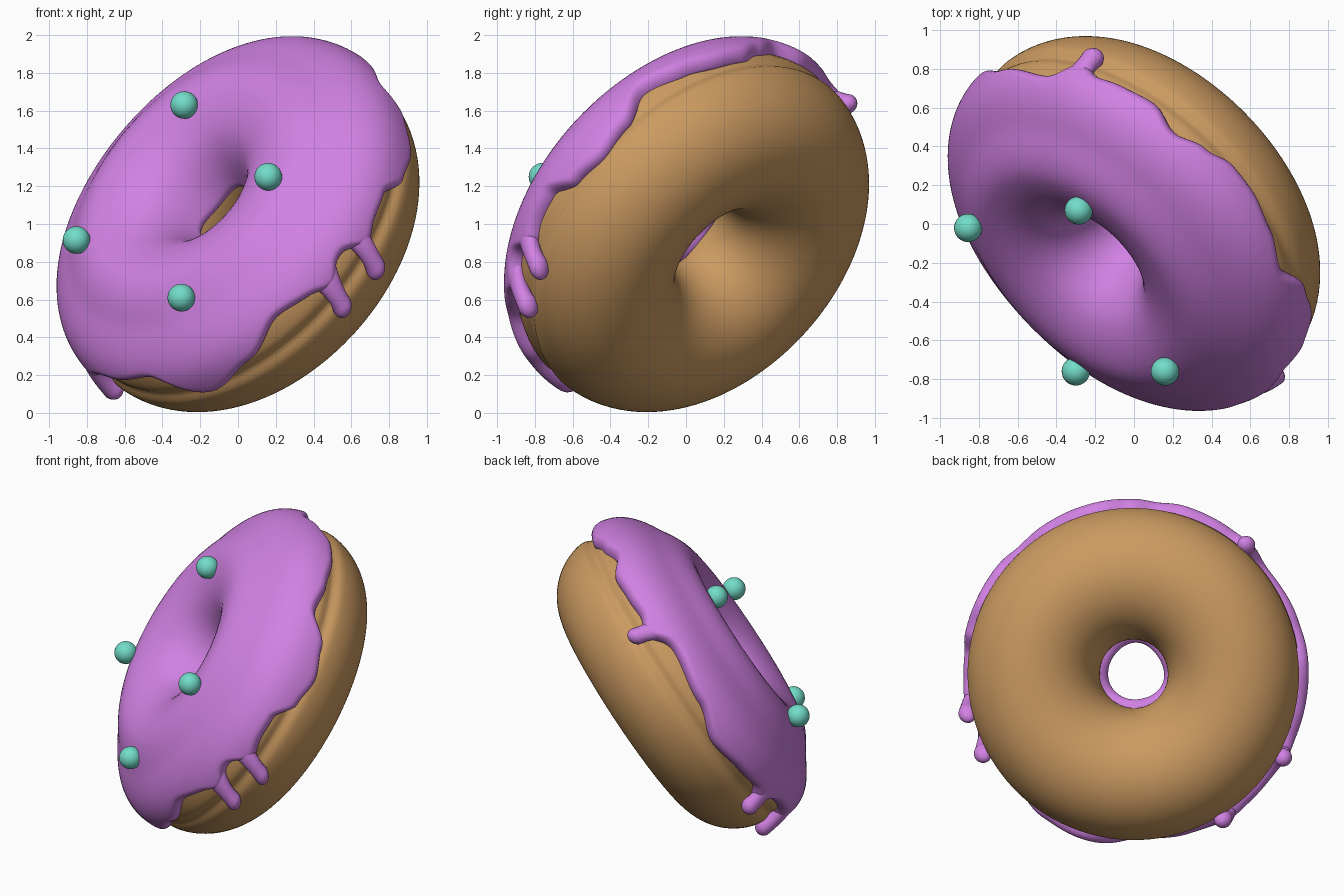
import bpy, bmesh, math
from mathutils import Vector

if "Cube" in bpy.data.objects:
    bpy.data.objects.remove(bpy.data.objects["Cube"])

# Ring frame: N is the iced side's axis, U and V span the ring plane
N = Vector((-0.6, -0.59, 0.54)).normalized()
U = Vector((0, 0, 1)).cross(-N).normalized()
V = (Vector((0, 0, 1)) - N * N.z).normalized()
C = Vector((0.030, 0.034, 0.961))
R, TUBE = 0.638, 0.42


def ring_point(psi, theta, r):
    """Point around the ring (psi) and around the tube (theta: 0 outside, 90 deg iced top)."""
    rho = R + r * math.cos(theta)
    return C + rho * (math.cos(psi) * U + math.sin(psi) * V) + r * math.sin(theta) * N


def bump(x, centre, width):
    return math.exp(-((x - centre) / width) ** 2)


def smooth(x, lo, hi):
    s = min(1, max(0, (x - lo) / (hi - lo)))
    return s * s * (3 - 2 * s)


def material(name, color):
    m = bpy.data.materials.new(name)
    m.diffuse_color = (*color, 1)
    m.use_nodes = True
    m.node_tree.nodes["Principled BSDF"].inputs["Base Color"].default_value = m.diffuse_color
    return m


DOUGH = material("golden_dough", (0.60, 0.325, 0.12))
ICING = material("purple_icing", (0.64, 0.22, 0.77))
TEAL = material("teal_sprinkle", (0.17, 0.72, 0.58))


def grid_object(name, rows, mat, wrap):
    """Skin closed loops of points; wrap joins last loop to first, otherwise the ends are capped."""
    bm = bmesh.new()
    vs = [[bm.verts.new(p) for p in row] for row in rows]
    n, m = len(vs), len(vs[0])
    for i in range(n if wrap else n - 1):
        for j in range(m):
            a, b = vs[i], vs[(i + 1) % n]
            bm.faces.new((a[j], a[(j + 1) % m], b[(j + 1) % m], b[j]))
    if not wrap:
        bm.faces.new(vs[0])
        bm.faces.new(vs[-1])
    bmesh.ops.recalc_face_normals(bm, faces=bm.faces)
    for f in bm.faces:
        f.smooth = True
    me = bpy.data.meshes.new(name)
    bm.to_mesh(me)
    bm.free()
    me.materials.append(mat)
    ob = bpy.data.objects.new(name, me)
    bpy.context.collection.objects.link(ob)
    return ob


# Dough ring with a shallow groove around the outer equator
def dough_radius(t):
    d = math.atan2(math.sin(t - 0.06), math.cos(t - 0.06))
    return TUBE - 0.025 * bump(d, 0, 0.09)


grid_object("dough_ring", [[ring_point(math.tau * i / 128, math.tau * j / 128,
            dough_radius(math.tau * j / 128)) for j in range(128)] for i in range(128)],
            DOUGH, True)

# Wavy lower edge of the icing: (degrees round the ring, height along the axis)
EDGE = [(0, .05), (15, .13), (35, .18), (48, .12), (60, .10), (70, .09), (80, .15), (89, .10),
        (98, .05), (106, .05), (118, .08), (130, .12), (142, 0), (153, -.04), (163, 0),
        (171, .10), (180, .10), (194, .17), (206, .16), (220, .20), (235, .10), (250, .02),
        (268, .19), (285, .15), (303, .10), (318, .12), (331, .10), (345, .08), (360, .05)]
# Drips: root angle, tip angle, tip height along the axis
DRIPS = [(44.5, 46, .02), (185, 190.5, -.05), (201, 205, -.02), (301, 299, -.075), (329, 328, -.02)]


def edge_height(deg):
    for (d0, a0), (d1, a1) in zip(EDGE, EDGE[1:]):
        if d0 <= deg <= d1:
            h = a0 + (a1 - a0) * smooth(deg, d0, d1)
            break
    return h - sum(0.06 * bump(deg, d[0] + 0.3 * (d[1] - d[0]), 4) for d in DRIPS)


# Icing thickness: full lip, thin shoulder, thick crown, thinner down into the hole
def icing_thickness(deg, t):
    full = 0.040 + 0.026 * bump(t, 0.45, 0.4) + 0.012 * bump(deg, 85, 40) * bump(t, 0.6, 0.5)
    full += 0.048 * smooth(t, 1.0, 1.65)
    full -= 0.030 * smooth(t, 2.1, 2.8)
    flat = bump((deg - 12 + 180) % 360, 180, 42) + bump(deg, 275, 35)
    return full - 0.015 * flat * bump(t, 1.0, 0.4)


# Icing shell with rounded lips at both ends
rows, STEPS = [], 56
for i in range(360):
    psi = math.radians(i)
    t0 = math.asin(edge_height(i) / 0.45)
    t1 = math.pi - 0.16 - 0.06 * math.cos(psi - 0.9) + 0.05 * math.sin(3 * psi)
    row = []
    for j in range(STEPS + 1):
        s = 0.5 - 0.5 * math.cos(math.pi * j / STEPS)
        t = t0 + (t1 - t0) * s
        d = min(t - t0, t1 - t) * 0.45
        lip = math.sqrt(max(0, 1 - max(0, 1 - d / 0.05) ** 2))
        row.append(ring_point(psi, t, TUBE - 0.012 + (icing_thickness(i, t) + 0.012) * lip))
    for j in range(1, 24):
        row.append(ring_point(psi, t1 + (t0 - t1) * j / 24, TUBE - 0.03))
    rows.append(row)
grid_object("icing", rows, ICING, True)

# Drips: flared tubes running down the side, ending in a round bulb
for k, (root, end, tip) in enumerate(DRIPS):
    t0, t1 = math.asin(0.20 / 0.45), math.asin((tip + 0.01) / 0.45)
    rows = []
    path = [(s / 12, 0.05 + 0.05 * (1 - s / 12) ** 2 + 0.007 * (s / 12) ** 4) for s in range(13)]
    path += [(1 + 0.057 * math.sin(a) / (0.45 * (t0 - t1)), 0.057 * math.cos(a))
             for a in [math.pi / 2 * q / 8 for q in range(1, 8)]]
    for s, w in path:
        psi = math.radians(root + (end - root) * s)
        t = t0 + (t1 - t0) * s
        side = -math.sin(psi) * U + math.cos(psi) * V
        c = ring_point(psi, t, 0.425 + 0.025 * min(s, 1))
        out = ring_point(psi, t, 1) - ring_point(psi, t, 0)
        thick = w * (0.5 + 0.5 * min(s, 1))
        rows.append([c + side * w * math.cos(b) + out * thick * math.sin(b)
                     for b in [math.tau * q / 20 for q in range(20)]])
    grid_object(f"icing_drip_{k + 1}", rows, ICING, False)

# Round sprinkles
for k, p in enumerate([(-.285, .07, 1.63), (.16, -.76, 1.25), (-.855, -.02, .915), (-.30, -.76, .61)]):
    bpy.ops.mesh.primitive_uv_sphere_add(segments=32, ring_count=16, radius=0.073, location=p)
    ob = bpy.context.object
    ob.name = f"sprinkle_{k + 1}"
    ob.data.materials.append(TEAL)
    bpy.ops.object.shade_smooth()
